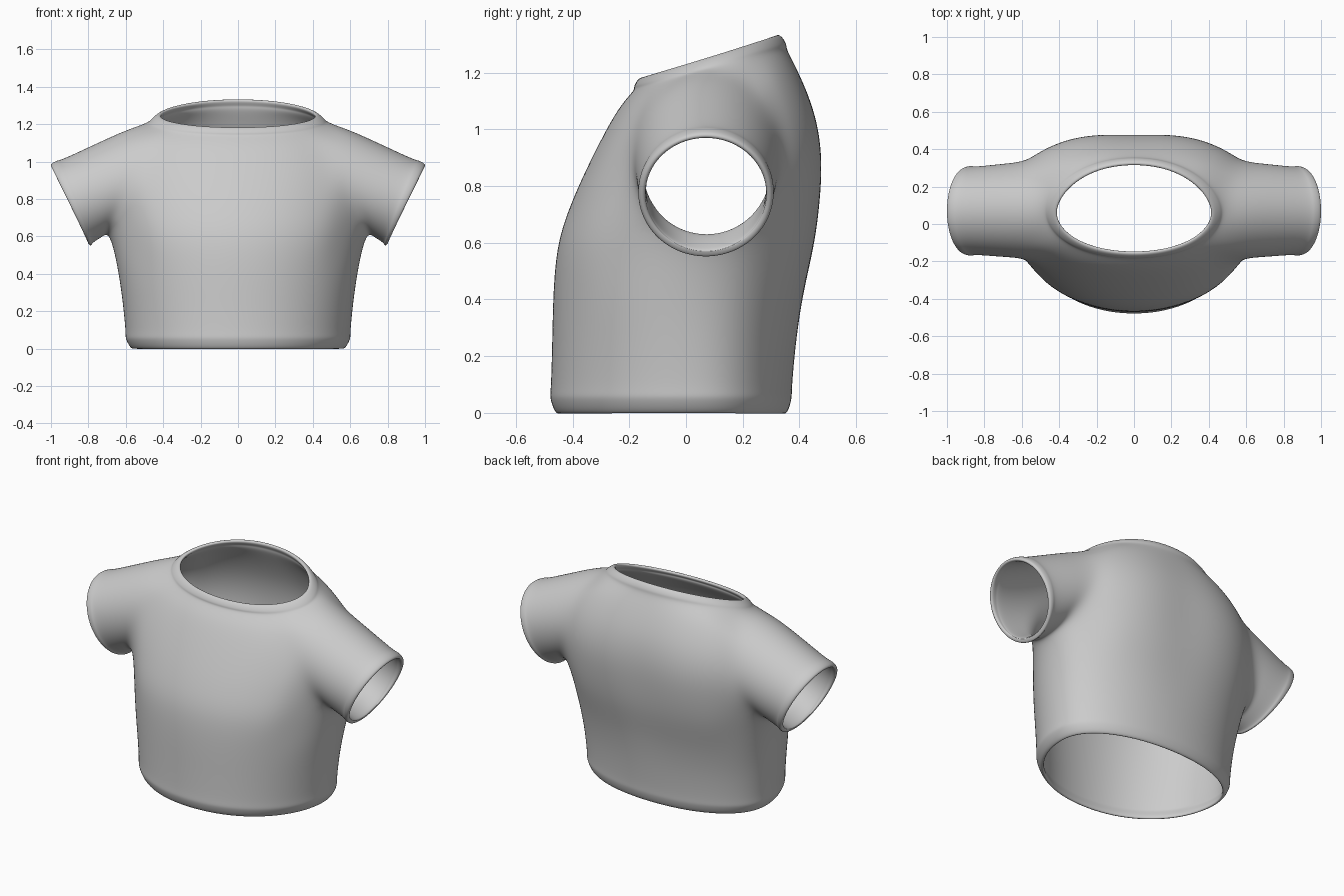
import bpy, bmesh
from math import sin, cos, radians, copysign
from mathutils import Vector

cube = bpy.data.objects.get("Cube")
if cube:
    bpy.data.objects.remove(cube)

# One flat cloth colour
cloth = bpy.data.materials.new("light grey cloth")
cloth.use_nodes = True
grey = (0.6, 0.6, 0.6, 1)
cloth.diffuse_color = grey
cloth.node_tree.nodes["Principled BSDF"].inputs["Base Color"].default_value = grey

COLS = 24
# Torso rings: height at y=0, tilt, half width, front y, back y, widest y,
# spine dip, back fullness (below 1 is squarer)
RINGS = [
    (-0.009, 0, 0.575, -0.465, 0.36, 0.03, 0, 0.9),
    (0.055, 0, 0.61, -0.487, 0.378, 0.03, 0, 0.9),
    (0.075, 0, 0.605, -0.482, 0.375, 0.03, 0, 0.9),
    (0.25, 0, 0.622, -0.477, 0.39, 0.03, 0, 0.9),
    (0.43, 0, 0.648, -0.474, 0.425, 0.04, 0.01, 0.88),
    (0.60, 0, 0.685, -0.46, 0.475, 0.05, 0.02, 0.85),
    (0.75, 0.04, 0.69, -0.413, 0.502, 0.06, 0.03, 0.83),
    (0.88, 0.08, 0.69, -0.36, 0.507, 0.07, 0.03, 0.83),
    (1.01, 0.12, 0.66, -0.298, 0.475, 0.07, 0.02, 0.88),
    (1.13, 0.20, 0.58, -0.237, 0.405, 0.07, 0.01, 0.95),
    (1.19, 0.27, 0.475, -0.18, 0.355, 0.06, 0, 1.1),
    (1.20, 0.28, 0.475, -0.19, 0.36, 0.06, 0, 1.1),
    (1.239, 0.306, 0.425, -0.165, 0.333, 0.06, 0, 1.15),
]
LOW, HIGH = 5, 9     # rings bounding each armhole

bm = bmesh.new()


def torso_ring(z, tilt, half, front, back, mid, dip, full):
    ring = []
    for j in range(COLS):
        a = radians(360 * j / COLS)
        s, c = sin(a), cos(a)
        if s > 0:
            y = mid + s ** full * (back - mid) - dip * s ** 30
        else:
            y = mid + s * (mid - front)
        x = copysign(abs(c) ** 0.95, c) * half
        ring.append(bm.verts.new((x, y, z + tilt * y)))
    return ring


def in_armhole(i, j):
    return LOW <= i < HIGH and j in (0, 1, 22, 23, 10, 11, 12, 13)


# Torso with open armholes
rings = [torso_ring(*r) for r in RINGS]
for i in range(len(rings) - 1):
    for j in range(COLS):
        if not in_armhole(i, j):
            k = (j + 1) % COLS
            bm.faces.new((rings[i][j], rings[i][k], rings[i + 1][k], rings[i + 1][j]))

# Sleeves from each armhole out to a turned cuff
path = ([(LOW, 0), (LOW, 1)] + [(i, 2) for i in range(LOW, HIGH)]
        + [(HIGH, j) for j in range(2, -2, -1)]
        + [(i, -2) for i in range(HIGH, LOW, -1)] + [(LOW, -2), (LOW, -1)])
up = Vector((0.105, 0, 0.215)).normalized()
for side in (1, -1):
    hole = [rings[i][j if side > 0 else 12 - j] for i, j in path]
    n = len(hole)
    angles = [radians(360 * k / n) for k in range(n)]
    for v, a in zip(hole, angles):
        v.co = (side * (0.635 + 0.055 * cos(a) - 0.065 * sin(a) ** 2),
                0.075 + 0.265 * sin(a), 0.902 - 0.282 * cos(a))
    base = [v.co.copy() for v in hole]
    previous = hole
    for t, radius in ((0.4, 0.247), (0.86, 0.243), (0.89, 0.252), (1, 0.25)):
        ring = []
        for b, a in zip(base, angles):
            end = Vector((0.9, 0.07, 0.767)) - up * cos(a) * radius
            end.y += sin(a) * radius * 0.97
            end.x *= side
            ring.append(bm.verts.new(b.lerp(end, t)))
        for k in range(n):
            m = (k + 1) % n
            bm.faces.new((previous[k], previous[m], ring[m], ring[k]))
        previous = ring

bmesh.ops.delete(bm, geom=[v for v in bm.verts if not v.link_faces], context='VERTS')
bmesh.ops.recalc_face_normals(bm, faces=bm.faces[:])
mesh = bpy.data.meshes.new("shirt")
bm.to_mesh(mesh)
bm.free()
mesh.materials.append(cloth)
shirt = bpy.data.objects.new("shirt", mesh)
bpy.context.collection.objects.link(shirt)

# Cloth thickness and smoothing
wall = shirt.modifiers.new("thickness", 'SOLIDIFY')
wall.thickness = 0.027
wall.offset = -1
smooth = shirt.modifiers.new("smoothing", 'SUBSURF')
smooth.levels = smooth.render_levels = 3
for p in mesh.polygons:
    p.use_smooth = True
